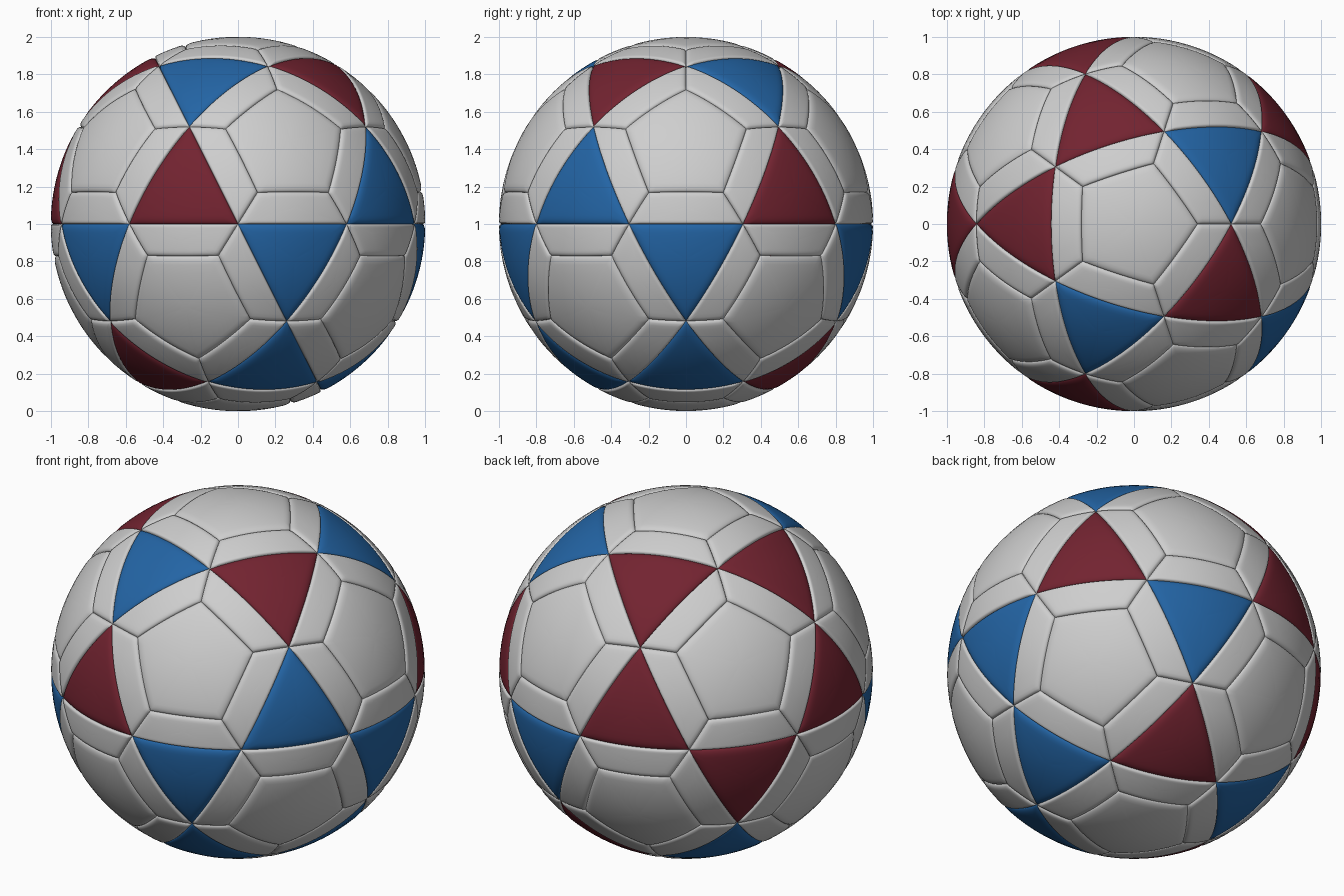
import bpy, bmesh, math
from itertools import combinations
from mathutils import Vector

if "Cube" in bpy.data.objects:
    bpy.data.objects.remove(bpy.data.objects["Cube"])

SEAM = 0.016      # how deep the seams sink
SOFT = 0.045      # width of the rounded panel edge
CRISP = 0.012     # width of the tight edge beside the triangles
INNER = 0.655     # size of the inner pentagon within its cell
STEPS = 14        # segments along each panel side


def material(name, rgb):
    mat = bpy.data.materials.new(name)
    mat.use_nodes = True
    mat.diffuse_color = (*rgb, 1)
    bsdf = mat.node_tree.nodes["Principled BSDF"]
    bsdf.inputs["Base Color"].default_value = (*rgb, 1)
    bsdf.inputs["Roughness"].default_value = 0.5
    return mat


def centre_of(points):
    return sum(points, Vector()).normalized()


def counter_clockwise(points):
    c = centre_of(points)
    u = (points[0] - c * points[0].dot(c)).normalized()
    v = c.cross(u)
    return sorted(points, key=lambda p: math.atan2(p.dot(v), p.dot(u)))


def add_panel(bm, corners, widths):
    """Puffed spherical patch; widths gives the edge rounding per side."""
    n = len(corners)
    c = centre_of(corners)
    planes = [corners[i].cross(corners[(i + 1) % n]).normalized() for i in range(n)]
    inradius = min(p.dot(c) for p in planes)

    def place(p):
        p = p.normalized()
        drop = 0
        for plane, w in zip(planes, widths):
            k = 1 - min(max(p.dot(plane) / w, 0), 1)
            drop = max(drop, 1 - math.sqrt(1 - k * k))
        return bm.verts.new(p * (1 - SEAM * drop) + Vector((0, 0, 1)))

    rim = [corners[i].lerp(corners[(i + 1) % n], s / STEPS)
           for i in range(n) for s in range(STEPS)]
    # rings crowd together near the rim, where the edge is rounded
    insets = [d for d in (0, 0.002, 0.006, 0.012, 0.02, 0.03, 0.045) if d < inradius * 0.8]
    scales = [1 - d / inradius for d in insets]
    last = scales[-1]
    scales += [last * k / 5 for k in (4, 3, 2, 1)]
    rings = [[place(c.lerp(p, t)) for p in rim] for t in scales]
    hub = place(c)
    m = len(rim)
    for i in range(m):
        j = (i + 1) % m
        for outer, inner in zip(rings, rings[1:]):
            bm.faces.new((outer[i], outer[j], inner[j], inner[i]))
        bm.faces.new((rings[-1][i], rings[-1][j], hub))


def build(name, mat, panels):
    bm = bmesh.new()
    for corners, widths in panels:
        add_panel(bm, corners, widths)
    for f in bm.faces:
        f.smooth = True
    mesh = bpy.data.meshes.new(name)
    bm.to_mesh(mesh)
    bm.free()
    mesh.materials.append(mat)
    bpy.context.collection.objects.link(bpy.data.objects.new(name, mesh))


# Twelve pentagon axes: two poles and two staggered rings of five
axes = [Vector((0, 0, 1)), Vector((0, 0, -1))]
for k in range(10):
    a = math.radians(36 * k)
    axes.append(Vector((2 * math.cos(a), 2 * math.sin(a), (-1) ** k)).normalized())


def adjacent(a, b):
    return 0.3 < a.dot(b) < 0.6


# Each pentagon cell: an inner pentagon framed by five trapezoids
pentagons, frames = [], []
for axis in axes:
    outer = counter_clockwise([(axis + b).normalized() for b in axes if adjacent(axis, b)])
    inner = []
    for p in outer:
        side = p - axis * p.dot(axis)
        flat = side * INNER
        inner.append(flat + axis * math.sqrt(1 - flat.length_squared))
    pentagons.append((inner, [SOFT] * 5))
    for i in range(5):
        j = (i + 1) % 5
        frames.append(([outer[i], outer[j], inner[j], inner[i]], [CRISP, SOFT * 0.6, SOFT * 0.6, SOFT * 0.6]))

# Triangles between cells; blue ones listed per height band by azimuth step
BLUE_STEPS = ({1, 7}, {9}, {0, 2, 6, 8}, {0, 4, 8})
blue, red = [], []
for a, b, c in combinations(axes, 3):
    if adjacent(a, b) and adjacent(b, c) and adjacent(a, c):
        tri = counter_clockwise([(a + b).normalized(), (b + c).normalized(), (a + c).normalized()])
        mid = centre_of(tri)
        band = sum(mid.z < z for z in (0.5, 0, -0.5))
        step = round(math.degrees(math.atan2(mid.y, mid.x)) / 36) % 10
        (blue if step in BLUE_STEPS[band] else red).append((tri, [SOFT] * 3))

white_mat = material("soft white", (0.62, 0.62, 0.62))
build("pentagon_panels", white_mat, pentagons)
build("trapezoid_panels", white_mat, frames)
build("blue_triangle_panels", material("blue", (0.017, 0.13, 0.38)), blue)
build("red_triangle_panels", material("dark red", (0.17, 0.017, 0.03)), red)
